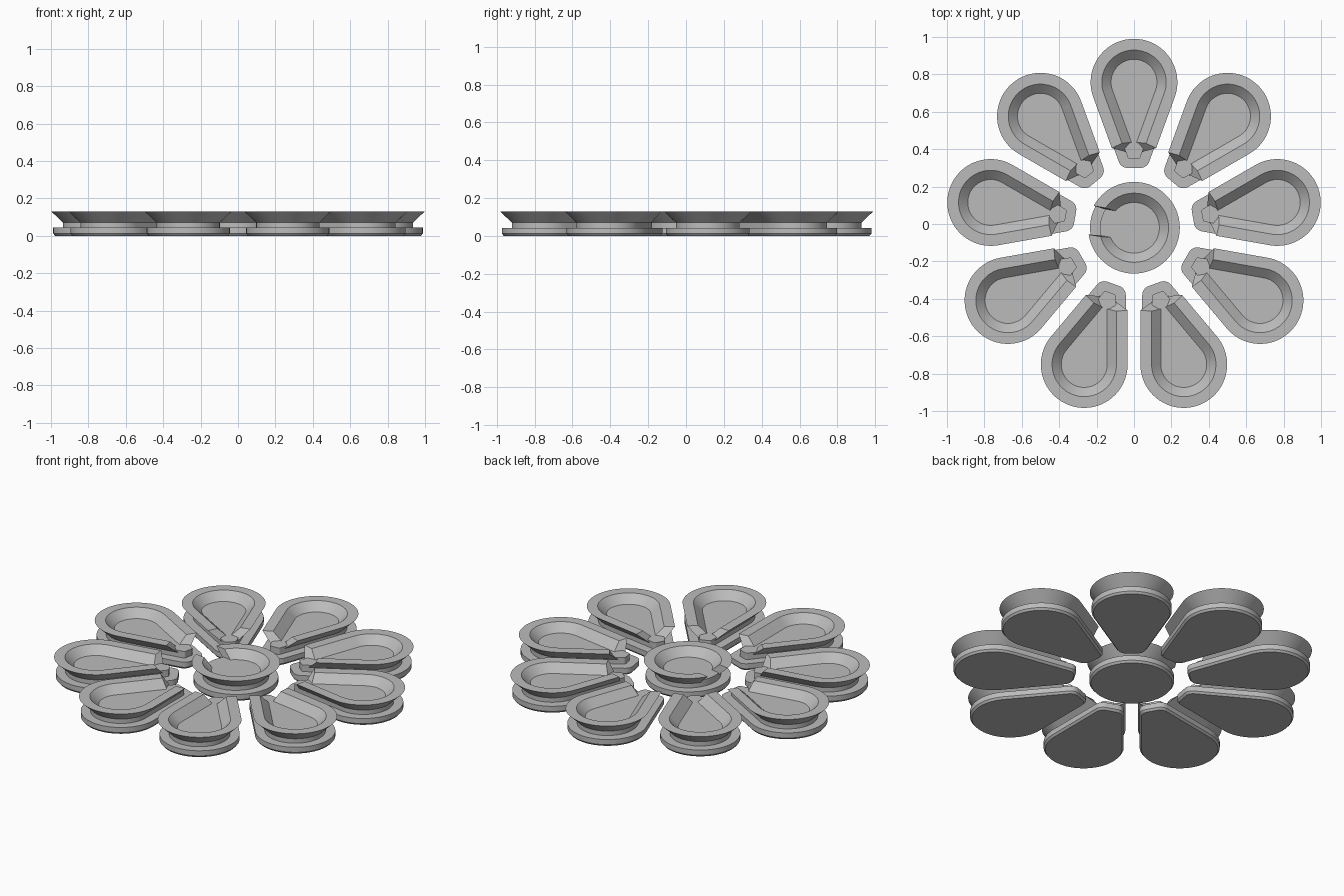
import bpy, bmesh
from math import sin, cos, pi, radians, asin
from mathutils import Vector

cube = bpy.data.objects.get("Cube")
if cube:
    bpy.data.objects.remove(cube, do_unlink=True)

grey = bpy.data.materials.new("plain_grey")
grey.use_nodes = True
tone = (0.5, 0.5, 0.5, 1)
grey.diffuse_color = tone
grey.node_tree.nodes["Principled BSDF"].inputs["Base Color"].default_value = tone

HUB_Y = -0.02          # centre of the ring of petals
PETAL_D = 0.778        # hub to centre of a petal's round end
TAPER = radians(20)    # half angle of a petal
TOP, UNDER, FLOOR = 0.13, 0.07, 0.083
LIP, FLARE = 0.06, 0.063
STEPS = 40


def arc(cx, cy, r, start, end, steps):
    return [(cx + r * cos(start + (end - start) * i / steps),
             cy + r * sin(start + (end - start) * i / steps)) for i in range(steps + 1)]


def petal_outline(r, tip, corner):
    """Closed teardrop: big arc, straight sides and a blunt rounded tip."""
    cy = tip + corner
    a = (r - corner - sin(TAPER) * (PETAL_D - cy)) / cos(TAPER)
    return (arc(0, PETAL_D, r, -TAPER, pi + TAPER, STEPS)
            + arc(-a, cy, corner, pi + TAPER, 1.5 * pi, 6)
            + arc(a, cy, corner, 1.5 * pi, 2 * pi - TAPER, 6))


def petal_path(r, arm):
    """Open path along one arm, round the wide end and back down the other."""
    pts = arc(0, PETAL_D, r, -TAPER, pi + TAPER, STEPS)
    dx, dy = arm * sin(TAPER), arm * cos(TAPER)
    (x0, y0), (x1, y1) = pts[0], pts[-1]
    return [(x0 - dx, y0 - dy)] + pts + [(x1 + dx, y1 - dy)]


def hub_path(r, half_gap):
    """Open ring with a straight-sided gap."""
    gap, mid = asin(half_gap / r), radians(170)
    return arc(0, 0, r, mid + gap, mid + 2 * pi - gap, 56)


def finish(name, bm):
    bmesh.ops.recalc_face_normals(bm, faces=bm.faces)
    mesh = bpy.data.meshes.new(name)
    bm.to_mesh(mesh)
    bm.free()
    mesh.materials.append(grey)
    ob = bpy.data.objects.new(name, mesh)
    bpy.context.collection.objects.link(ob)
    ob.location.y = HUB_Y
    bpy.ops.object.select_all(action="DESELECT")
    ob.select_set(True)
    bpy.context.view_layer.objects.active = ob
    bpy.ops.object.shade_smooth_by_angle(angle=radians(25))
    return ob


def stack(name, layers):
    """Solid from closed outlines stacked in height."""
    bm = bmesh.new()
    rings = [[bm.verts.new((x, y, z)) for x, y in pts] for pts, z in layers]
    n = len(rings[0])
    for low, high in zip(rings, rings[1:]):
        for i in range(n):
            j = (i + 1) % n
            bm.faces.new((low[i], low[j], high[j], high[i]))
    bm.faces.new(rings[0])
    bm.faces.new(rings[-1])
    return finish(name, bm)


def sweep(name, rails):
    """Solid between open rails, closed at both ends."""
    bm = bmesh.new()
    rows = [[bm.verts.new((x, y, z)) for x, y in pts] for pts, z in rails]
    for k, row in enumerate(rows):
        nxt = rows[(k + 1) % len(rows)]
        for i in range(len(row) - 1):
            bm.faces.new((row[i], row[i + 1], nxt[i + 1], nxt[i]))
    bm.faces.new([row[0] for row in rows])
    bm.faces.new([row[-1] for row in rows])
    return finish(name, bm)


# Petal: bevelled slab, raised floor and flared rim open at the tip
R = 0.232
petal_parts = [
    stack("petal_slab", [(petal_outline(R - 0.02, 0.33, 0.045), 0),
                         (petal_outline(R - 0.01, 0.32, 0.05), 0.012),
                         (petal_outline(R - 0.01, 0.32, 0.05), 0.043)]),
    stack("petal_floor", [(petal_outline(R - FLARE, 0.37, 0.012), 0.04),
                          (petal_outline(R - FLARE, 0.37, 0.012), FLOOR)]),
    sweep("petal_rim", [(petal_path(R, 0.29), TOP),
                        (petal_path(R - FLARE, 0.335), UNDER),
                        (petal_path(R - FLARE - LIP, 0.30), UNDER),
                        (petal_path(R - LIP, 0.285), TOP)]),
]
for part in petal_parts:
    for i in range(1, 9):
        twin = part.copy()
        twin.name = f"{part.name}_{i + 1}"
        twin.rotation_euler.z = radians(40 * i)
        bpy.context.collection.objects.link(twin)


# Hub: the same section on a round plan, with a gap in the rim
def disc(r):
    return arc(0, 0, r, 0, 2 * pi * 63 / 64, 63)


H = 0.245
stack("hub_slab", [(disc(H - 0.02), 0), (disc(H - 0.01), 0.012), (disc(H - 0.01), 0.043)])
stack("hub_floor", [(disc(H - FLARE), 0.04), (disc(H - FLARE), FLOOR)])
sweep("hub_rim", [(hub_path(H, 0.078), TOP), (hub_path(H - FLARE, 0.07), UNDER),
                  (hub_path(H - FLARE - LIP, 0.07), UNDER), (hub_path(H - LIP, 0.078), TOP)])
